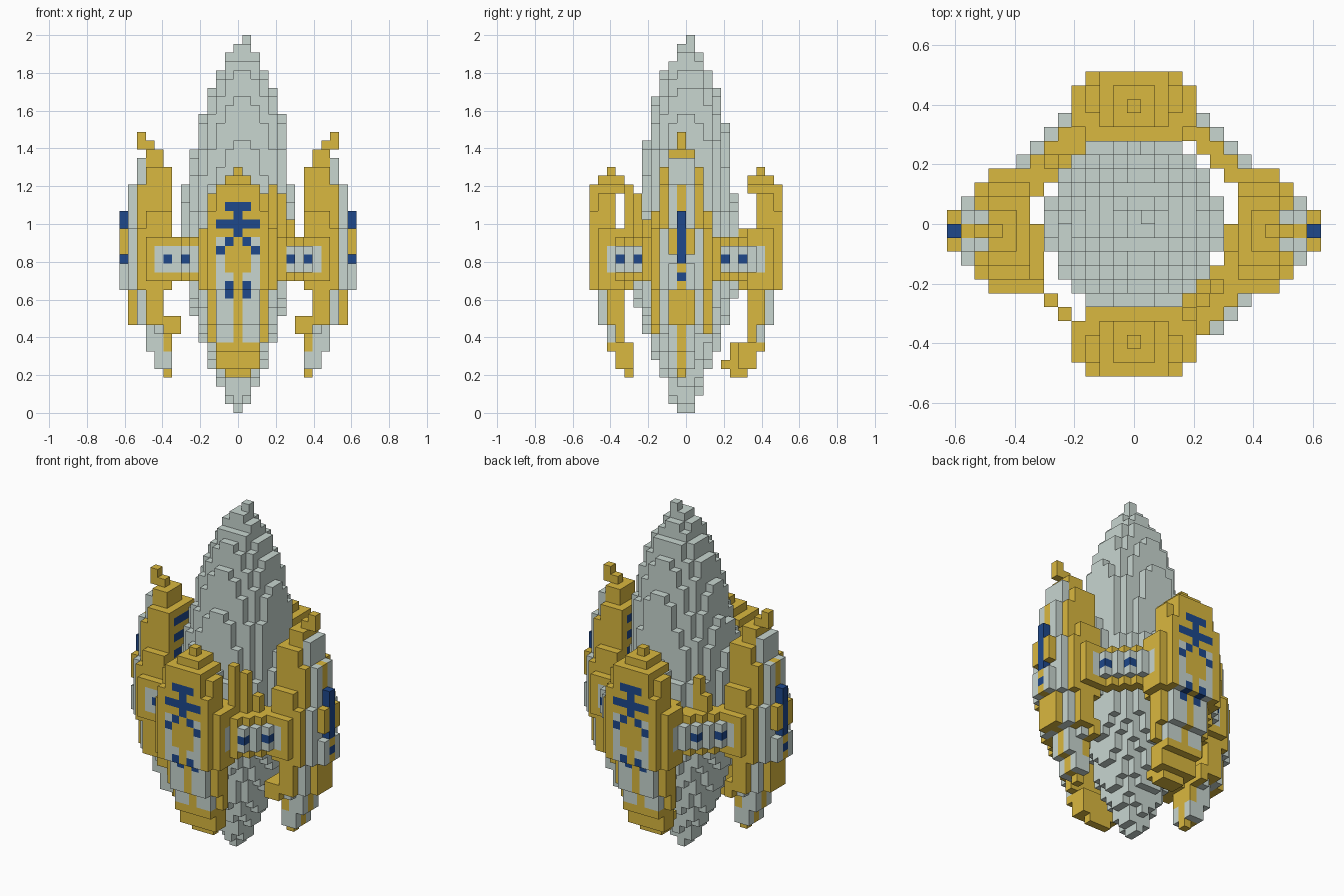
import bpy
import bmesh
from mathutils import Vector

cube = bpy.data.objects.get("Cube")
if cube:
    bpy.data.objects.remove(cube, do_unlink=True)

V = 2 / 43  # edge of one block
GOLD, GREY, BLUE = range(3)


def material(name, rgb):
    m = bpy.data.materials.new(name)
    m.use_nodes = True
    colour = (*rgb, 1)
    m.diffuse_color = colour
    node = next(n for n in m.node_tree.nodes if n.type == 'BSDF_PRINCIPLED')
    node.inputs["Base Color"].default_value = colour
    return m


MATERIALS = [material("antique gold", (0.7, 0.48, 0.05)),
             material("pale grey", (0.58, 0.67, 0.63)),
             material("deep blue", (0.013, 0.065, 0.26))]


def build(name, cells):
    """Skin a set of coloured blocks and merge its flat faces."""
    bm = bmesh.new()
    verts = {}

    def vert(p):
        if p not in verts:
            verts[p] = bm.verts.new(((p[0] - 0.5) * V, p[1] * V, p[2] * V))
        return verts[p]

    for cell, colour in cells.items():
        for axis in range(3):
            for side in (0, 1):
                near = list(cell)
                near[axis] += 2 * side - 1
                if tuple(near) in cells:
                    continue
                corners = []
                for s, t in ((0, 0), (1, 0), (1, 1), (0, 1)):
                    p = list(cell)
                    p[axis] += side
                    p[(axis + 1) % 3] += s
                    p[(axis + 2) % 3] += t
                    corners.append(vert(tuple(p)))
                face = bm.faces.new(corners if side else corners[::-1])
                face.material_index = colour
    bmesh.ops.dissolve_limit(bm, angle_limit=0.01, verts=bm.verts[:],
                             edges=bm.edges[:], delimit={'MATERIAL'})
    mesh = bpy.data.meshes.new(name)
    bm.to_mesh(mesh)
    bm.free()
    for m in MATERIALS:
        mesh.materials.append(m)
    obj = bpy.data.objects.new(name, mesh)
    bpy.context.collection.objects.link(obj)


# Central crystal: a stepped spindle, leaning slightly and flatter on top
SPINDLE = [(0, .02), (.1, .07), (.2, .11), (.3, .16), (.45, .2), (.6, .25),
           (.85, .29), (1.1, .285), (1.35, .25), (1.53, .22), (1.67, .18),
           (1.81, .13), (1.9, .06), (2, .01)]


def radius(z):
    for (a, ra), (b, rb) in zip(SPINDLE, SPINDLE[1:]):
        if z <= b:
            return ra + (rb - ra) * (z - a) / (b - a)


crystal = {}
for k in range(43):
    z = (k + 0.5) * V
    lean = max(0, min(1, (z - 1.2) * 5))
    centre = Vector((V / 2 * lean, 0.012 * (z - 1)))
    if k == 42:
        centre = Vector((V, V / 2))
    for i in range(-8, 9):
        for j in range(-8, 8):
            offset = Vector((i * V, (j + 0.5) * V)) - centre
            if z > 1.05:
                offset.y *= 1.12
            if offset.length <= radius(z) + 0.008:
                crystal[i, j, k] = GREY
build("crystal", crystal)


def plate(levels, limit, colour):
    """levels hold top row, outer layer, inner layer and half width."""
    cells = {}
    k = 4
    for top, outer, inner, half in levels:
        while k <= top:
            for w in range(inner, outer + 1):
                for u in range(-4, 5):
                    if abs(u) <= limit(w, k, half, outer):
                        cells[u, w, k] = colour(abs(u), w, k, outer)
            k += 1
    return cells


# Front and back shields with the emblem on the outer face
def shield_limit(w, k, half, outer):
    if 14 <= k <= 20 and w < 10:
        return 4 if w > 6 else 3
    return min(half, 2) if w == outer and (k < 14 or k > 22) else half


EMBLEM = {23: (0, 1), 22: (0,), 21: (0, 1, 2), 20: (0,), 19: (1,),
          18: (2,), 14: (1,), 13: (1,)}


def shield_colour(u, w, k, outer):
    if w == outer:
        if u in EMBLEM.get(k, ()):
            return BLUE
        if (u in (1, 2) and 8 <= k <= 15) or (u == 2 and 15 < k < 20):
            return GREY
    return GREY if u == 4 and w < 9 and 15 < k < 19 else GOLD


shield = plate([(4, 6, 6, 1), (6, 7, 6, 2), (7, 8, 6, 2), (9, 8, 7, 3),
                (13, 9, 7, 3), (20, 10, 6, 3), (24, 10, 8, 3),
                (25, 10, 7, 2), (26, 9, 7, 1), (27, 8, 8, 0)],
               shield_limit, shield_colour)
build("front_shield", {(u, -1 - w, k): c for (u, w, k), c in shield.items()})
# The back shield ends in a small inward hook
hook = {(u, w, k): GOLD for u in (-1, 0, 1) for w, k in
        ((5, 4), (4, 5), (5, 5), (5, 6), (5, 7))}
build("back_shield", {**shield, **hook})


# Side fins, stepped outwards towards a blue lamp strip
def fin_limit(w, k, half, outer):
    if k < 14:
        return min(half, 1 + outer - w)
    if k > 20:
        if (w == 11 and k > 25) or (w == 12 and k > 22):
            half = min(half, 1)
        return min(half, 13 - w)
    if w == 13 and k == 17:
        return 0
    return min(4 if 15 <= k <= 19 else 3, 14 - w)


def fin_colour(u, w, k, outer):
    if w == 13:
        if u == 0 and (k >= 17 or k == 15):
            return BLUE
        return GREY if k == 15 or (u and k < 17) else GOLD
    if u == 4 and w < 10 and 15 < k < 19:
        return BLUE if w == 8 and k == 17 else GREY
    if w == 8 and u < 2 and k in (18, 20, 22, 24, 26):
        return BLUE
    if k < 14:
        grey = u == 1 or (u == 2 and w < 12)
        return GREY if grey and w >= outer - 1 and w < 12 else GOLD
    if w == 12:
        return GOLD if u == 0 and k > 22 else GREY
    return GREY if w == 11 and 25 < k < 29 else GOLD


fin = plate([(4, 8, 8, 0), (6, 9, 8, 1), (8, 10, 8, 1), (9, 10, 7, 3),
             (10, 12, 7, 3), (13, 12, 9, 3), (22, 13, 8, 3),
             (25, 12, 8, 2), (27, 11, 8, 2), (28, 11, 9, 1), (29, 10, 9, 1),
             (30, 11, 10, 0), (31, 11, 11, 0)], fin_limit, fin_colour)
# The inner hook only exists on the forward half of each fin
fin = {(u, w, k): c for (u, w, k), c in fin.items() if w > 7 or u <= 0}
build("left_fin", {(w, u - 1, k): c for (u, w, k), c in fin.items()})
build("right_fin", {(-w, u - 1, k): c for (u, w, k), c in fin.items()})

# Diamond ring in four arms, with a grey window band and blue lights
ARMS = {"front_left": (1, -1, 9, 13), "front_right": (-1, -1, 11, 11),
        "back_left": (1, 1, 10, 12), "back_right": (-1, 1, 9, 12)}
for name, (sx, sy, inner, outer) in ARMS.items():
    arm = {}
    for k in range(15, 20):
        band = 15 < k < 19
        for x in range(4, 11):
            for w in range(2, 8):
                rim = x + w == outer
                if not inner <= x + w <= outer:
                    continue
                if rim and not band and inner < outer:
                    continue
                cell = (sx * x, w if sy > 0 else -1 - w, k)
                arm[cell] = GREY if band and rim else GOLD
                if rim and k == 17 and x in (6, 8):
                    arm[cell] = BLUE
    build(name + "_ring_arm", arm)

# Tall pillars between the shields and the crystal
PILLARS = {"front_pillars": ((4, -7, 25), (5, -6, 24), (6, -5, 21)),
           "back_pillars": ((-5, 4, 23), (-6, 4, 21))}
for name, columns in PILLARS.items():
    build(name, {(x, y, k): GOLD for x, y, top in columns
                 for k in range(15, top + 1)})
